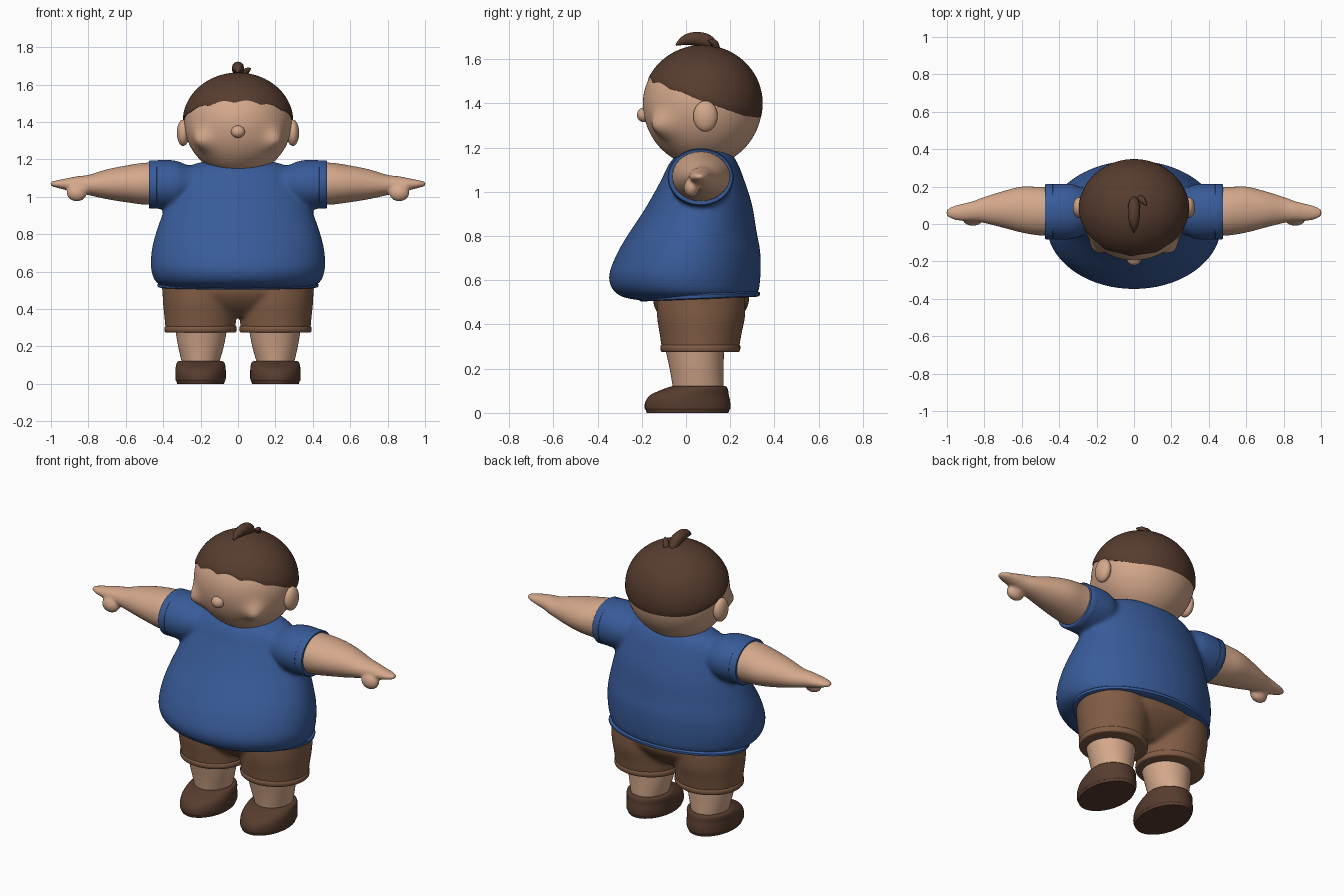
import bpy, bmesh, math
from mathutils import Vector, Matrix

if "Cube" in bpy.data.objects:
    bpy.data.objects.remove(bpy.data.objects["Cube"])


def material(name, rgb):
    m = bpy.data.materials.new(name)
    m.use_nodes = True
    m.diffuse_color = (*rgb, 1)
    bsdf = m.node_tree.nodes["Principled BSDF"]
    bsdf.inputs["Base Color"].default_value = (*rgb, 1)
    bsdf.inputs["Roughness"].default_value = 0.7
    return m


SKIN = material("skin", (0.66, 0.39, 0.26))
BLUE = material("shirt blue", (0.04, 0.105, 0.32))
TAN = material("shorts brown", (0.22, 0.108, 0.06))
DARK = material("dark brown", (0.095, 0.045, 0.028))


def resample(rings, steps):
    """Smooth curve through the given ring settings."""
    if steps == 1:
        return rings
    pts = [Vector(r) for r in rings]
    out = []
    for i in range(len(pts) - 1):
        a, b, c, d = pts[max(i - 1, 0)], pts[i], pts[i + 1], pts[min(i + 2, len(pts) - 1)]
        for k in range(steps):
            t = k / steps
            out.append(b + (c - a) * t / 2 + (a * 2 - b * 5 + c * 4 - d) * t * t / 2
                       + (b * 3 - a - c * 3 + d) * t ** 3 / 2)
    return out + [pts[-1]]


def loft(bm, rings, side=1, along_x=False, steps=4, n=48, tilt=0):
    """Elliptical rings (position, centre u, centre v, radius u, radius v), capped."""
    rows = []
    for p, cu, cv, ru, rv in resample(rings, steps):
        row = []
        for i in range(n):
            a = math.tau * i / n
            u, v = cu + ru * math.cos(a), cv + rv * math.sin(a)
            x, y, z = (p, u, v) if along_x else (u, v, p + tilt * v)
            row.append(bm.verts.new((x * side, y, z)))
        rows.append(row)
    for r, s in zip(rows, rows[1:]):
        for i in range(n):
            j = (i + 1) % n
            bm.faces.new((r[i], r[j], s[j], s[i]))
    bm.faces.new(rows[0])
    bm.faces.new(rows[-1])


def ball(bm, centre, radii):
    bmesh.ops.create_uvsphere(bm, u_segments=40, v_segments=24, radius=1,
                              matrix=Matrix.Translation(centre) @ Matrix.Diagonal((*radii, 1)))


def finish(name, bm, mat, fuse=0, angle=40):
    bmesh.ops.recalc_face_normals(bm, faces=bm.faces)
    me = bpy.data.meshes.new(name)
    bm.to_mesh(me)
    bm.free()
    me.materials.append(mat)
    ob = bpy.data.objects.new(name, me)
    bpy.context.collection.objects.link(ob)
    bpy.ops.object.select_all(action="DESELECT")
    ob.select_set(True)
    bpy.context.view_layer.objects.active = ob
    if fuse:  # melt overlapping volumes into one soft surface
        r = ob.modifiers.new("fuse", "REMESH")
        r.mode, r.voxel_size, r.use_smooth_shade = "VOXEL", fuse, True
        s = ob.modifiers.new("soften", "SMOOTH")
        s.factor, s.iterations = 0.5, 8
    else:
        bpy.ops.object.shade_smooth_by_angle(angle=math.radians(angle))
    return ob


def span(z, front, back, rx):
    return (z, 0, (front + back) / 2, rx, (back - front) / 2)


SIDES = ((1, "left"), (-1, "right"))

# Shirt: round belly with short puffed sleeves
bm = bmesh.new()
loft(bm, [span(0.52, -0.21, 0.32, 0.40), span(0.54, -0.29, 0.33, 0.435),
          span(0.58, -0.335, 0.335, 0.457), span(0.64, -0.348, 0.338, 0.467),
          span(0.72, -0.32, 0.335, 0.46), span(0.80, -0.275, 0.32, 0.44),
          span(0.93, -0.187, 0.298, 0.395), span(1.05, -0.117, 0.26, 0.35),
          span(1.125, -0.08, 0.23, 0.31), span(1.165, -0.045, 0.20, 0.25),
          span(1.185, 0, 0.16, 0.18)], n=72, tilt=0.05)
for s, _ in SIDES:
    loft(bm, [(0.15, 0.07, 1.06, 0.10, 0.08), (0.27, 0.067, 1.065, 0.125, 0.105),
              (0.32, 0.066, 1.065, 0.145, 0.125), (0.38, 0.066, 1.066, 0.15, 0.132),
              (0.46, 0.066, 1.066, 0.147, 0.128)], s, True)
finish("shirt", bm, BLUE, fuse=0.012)

bm = bmesh.new()
loft(bm, [span(0.512, -0.20, 0.315, 0.415), span(0.516, -0.21, 0.332, 0.428),
          span(0.53, -0.21, 0.334, 0.43), span(0.537, -0.20, 0.325, 0.42)],
     steps=2, n=72, tilt=0.04)
finish("shirt_hem", bm, BLUE)

# Shorts: hips fused with two wide legs
bm = bmesh.new()
loft(bm, [(0.36, 0, 0.065, 0.20, 0.10), (0.42, 0, 0.065, 0.32, 0.17),
          (0.49, 0, 0.068, 0.40, 0.215), (0.56, 0, 0.068, 0.41, 0.215)])
for s, _ in SIDES:
    loft(bm, [(0.285, 0.2, 0.065, 0.187, 0.174), (0.36, 0.202, 0.066, 0.192, 0.186),
              (0.44, 0.205, 0.068, 0.197, 0.20), (0.54, 0.205, 0.068, 0.20, 0.20)], s)
finish("shorts", bm, TAN, fuse=0.012)

for s, side in SIDES:
    bm = bmesh.new()
    loft(bm, [(0.275, 0.2, 0.065, 0.185, 0.172), (0.28, 0.2, 0.065, 0.192, 0.179),
              (0.302, 0.2, 0.065, 0.193, 0.181), (0.309, 0.2, 0.065, 0.186, 0.174)], s, steps=2)
    finish(side + "_shorts_cuff", bm, TAN)

    # Lower leg and shoe
    bm = bmesh.new()
    loft(bm, [(0.08, 0.2, 0.055, 0.095, 0.11), (0.12, 0.2, 0.055, 0.102, 0.115),
              (0.20, 0.198, 0.048, 0.122, 0.122), (0.30, 0.197, 0.038, 0.14, 0.134)], s)
    finish(side + "_leg", bm, SKIN)

    bm = bmesh.new()
    loft(bm, [(0.015, 0.2, 0.007, 0.13, 0.19), (0.022, 0.2, 0.007, 0.134, 0.194),
              (0.05, 0.2, 0.008, 0.135, 0.192), (0.08, 0.2, 0.016, 0.134, 0.178),
              (0.105, 0.2, 0.04, 0.13, 0.15), (0.119, 0.2, 0.056, 0.122, 0.126),
              (0.122, 0.2, 0.058, 0.105, 0.112)], s)
    finish(side + "_shoe", bm, DARK)
    bm = bmesh.new()
    loft(bm, [(0, 0.2, 0.007, 0.125, 0.185), (0.016, 0.2, 0.007, 0.13, 0.19)], s, steps=1)
    finish(side + "_sole", bm, DARK)

    # Sleeve cuff, arm with mitten hand and thumb
    bm = bmesh.new()
    loft(bm, [(0.425, 0.066, 1.066, 0.140, 0.12), (0.435, 0.066, 1.066, 0.149, 0.129),
              (0.47, 0.066, 1.066, 0.149, 0.129), (0.476, 0.066, 1.066, 0.144, 0.124)],
         s, True, steps=1)
    finish(side + "_sleeve_cuff", bm, BLUE)

    bm = bmesh.new()
    loft(bm, [(0.40, 0.068, 1.07, 0.13, 0.112), (0.50, 0.068, 1.07, 0.13, 0.112),
              (0.60, 0.077, 1.069, 0.123, 0.098), (0.70, 0.078, 1.067, 0.098, 0.08),
              (0.80, 0.075, 1.063, 0.07, 0.054), (0.86, 0.068, 1.066, 0.055, 0.044),
              (0.92, 0.062, 1.067, 0.046, 0.031), (0.97, 0.06, 1.068, 0.035, 0.02),
              (1.003, 0.06, 1.069, 0.017, 0.01)], s, True)
    ball(bm, (0.862 * s, 0.025, 1.02), (0.054, 0.035, 0.045))
    finish(side + "_arm", bm, SKIN, fuse=0.008)

    # Ear
    bm = bmesh.new()
    ball(bm, (0.293 * s, 0.088, 1.342), (0.034, 0.055, 0.07))
    finish(side + "_ear", bm, SKIN)

# Head with fuller jaw and puffed cheeks
CENTRE = Vector((0, 0.075, 1.40))
bm = bmesh.new()
bmesh.ops.create_uvsphere(bm, u_segments=96, v_segments=64, radius=1)
for v in bm.verts:
    v.co = CENTRE + Vector((v.co.x * 0.287, v.co.y * 0.27, v.co.z * (0.255 if v.co.z > 0 else 0.285)))
    cheek = Vector((math.copysign(0.20, v.co.x), -0.11, 1.295))
    push = 0.05 * math.exp(-((v.co - cheek).length / 0.06) ** 2)
    v.co += Vector((math.copysign(0.45, v.co.x), -0.85, -0.1)) * push
finish("head", bm, SKIN)

bm = bmesh.new()
ball(bm, (0, -0.19, 1.348), (0.037, 0.032, 0.033))
finish("nose", bm, SKIN)

# Hair cap: slanted edge, scalloped over the forehead
bm = bmesh.new()
n, rows = 144, []


def hair_point(az, el, grow=1):
    return CENTRE + grow * Vector((0.296 * math.cos(el) * math.sin(az),
                                   -0.272 * math.cos(el) * math.cos(az), 0.264 * math.sin(el)))


def edge_elevation(az):
    low, high = -1.2, 1.4
    wave = 0.02 * abs(math.sin(az * 6 + 0.4)) * max(0, math.cos(az))
    for _ in range(24):
        mid = (low + high) / 2
        p = hair_point(az, mid)
        if p.z < 1.437 - 0.355 * p.y + wave:
            low = mid
        else:
            high = mid
    return low


edges = [edge_elevation(math.tau * i / n) for i in range(n)]
levels = [(0, 0.92), (0, 0.985)] + [(k / 24, 1) for k in range(1, 24)]
for t, grow in levels:
    rows.append([bm.verts.new(hair_point(math.tau * i / n, e + (math.pi / 2 - e) * t, grow))
                 for i, e in enumerate(edges)])
for r, q in zip(rows, rows[1:]):
    for i in range(n):
        bm.faces.new((r[i], r[i - 1], q[i - 1], q[i]))
top = bm.verts.new(hair_point(0, math.pi / 2))
for i in range(n):
    bm.faces.new((rows[-1][i], rows[-1][i - 1], top))
finish("hair", bm, DARK)


# Curled tufts on the crown
def tuft(name, points):
    cu = bpy.data.curves.new(name, "CURVE")
    cu.dimensions, cu.bevel_depth, cu.bevel_resolution, cu.use_fill_caps = "3D", 1, 4, True
    sp = cu.splines.new("NURBS")
    sp.points.add(len(points) - 1)
    sp.use_endpoint_u, sp.order_u = True, 3
    for p, (x, y, z, r) in zip(sp.points, points):
        p.co, p.radius = (x, y, z, 1), r
    cu.materials.append(DARK)
    bpy.context.collection.objects.link(bpy.data.objects.new(name, cu))


tuft("large_tuft", [(0, 0.13, 1.64, 0.02), (0, 0.11, 1.68, 0.034), (0, 0.04, 1.695, 0.032),
                    (0, -0.015, 1.685, 0.022), (0, -0.045, 1.664, 0.004)])
tuft("small_tuft", [(0.03, 0.14, 1.635, 0.015), (0.04, 0.135, 1.67, 0.018),
                    (0.055, 0.115, 1.68, 0.013), (0.068, 0.10, 1.685, 0.003)])
